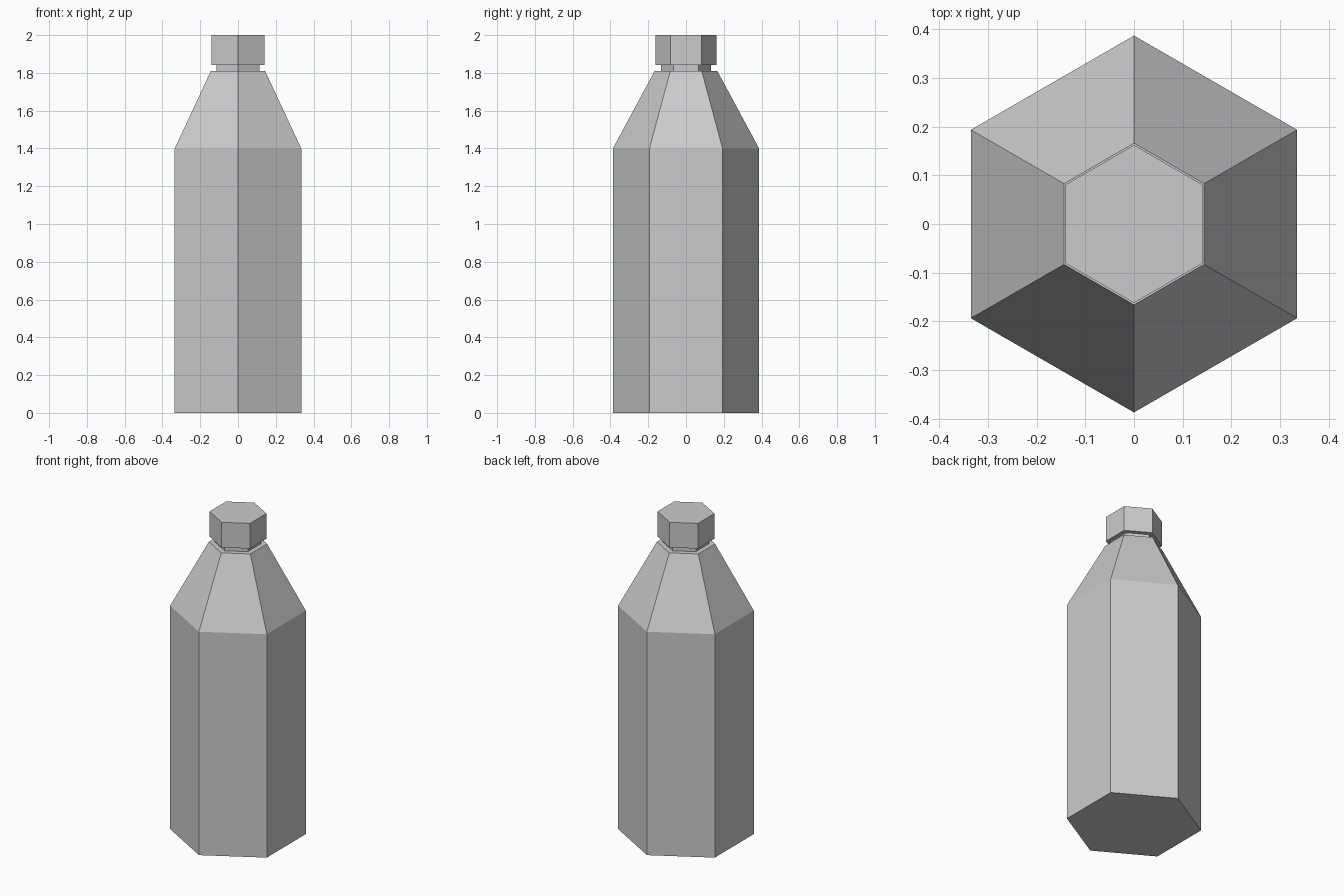
import bpy, bmesh, math

if "Cube" in bpy.data.objects:
    bpy.data.objects.remove(bpy.data.objects["Cube"])


def hex_part(name, profile):
    """Closed six-sided solid from (radius, z) rings, corners on the y axis."""
    bm = bmesh.new()
    rings = []
    for r, z in profile:
        angles = [math.radians(90 + 60 * i) for i in range(6)]
        rings.append([bm.verts.new((r * math.cos(a), r * math.sin(a), z)) for a in angles])
    for low, high in zip(rings, rings[1:]):
        for i in range(6):
            j = (i + 1) % 6
            bm.faces.new((low[i], low[j], high[j], high[i]))
    bm.faces.new(rings[0][::-1])
    bm.faces.new(rings[-1])
    mesh = bpy.data.meshes.new(name)
    bm.to_mesh(mesh)
    bm.free()
    obj = bpy.data.objects.new(name, mesh)
    bpy.context.collection.objects.link(obj)
    return obj


# Bottle: straight body, tapered shoulder, flat ledge and narrow neck
hex_part("bottle_body", [(0.387, 0), (0.387, 1.40), (0.166, 1.81),
                         (0.132, 1.81), (0.132, 1.842)])

# Screw cap sitting on the neck
hex_part("bottle_cap", [(0.162, 1.842), (0.162, 2.0)])
